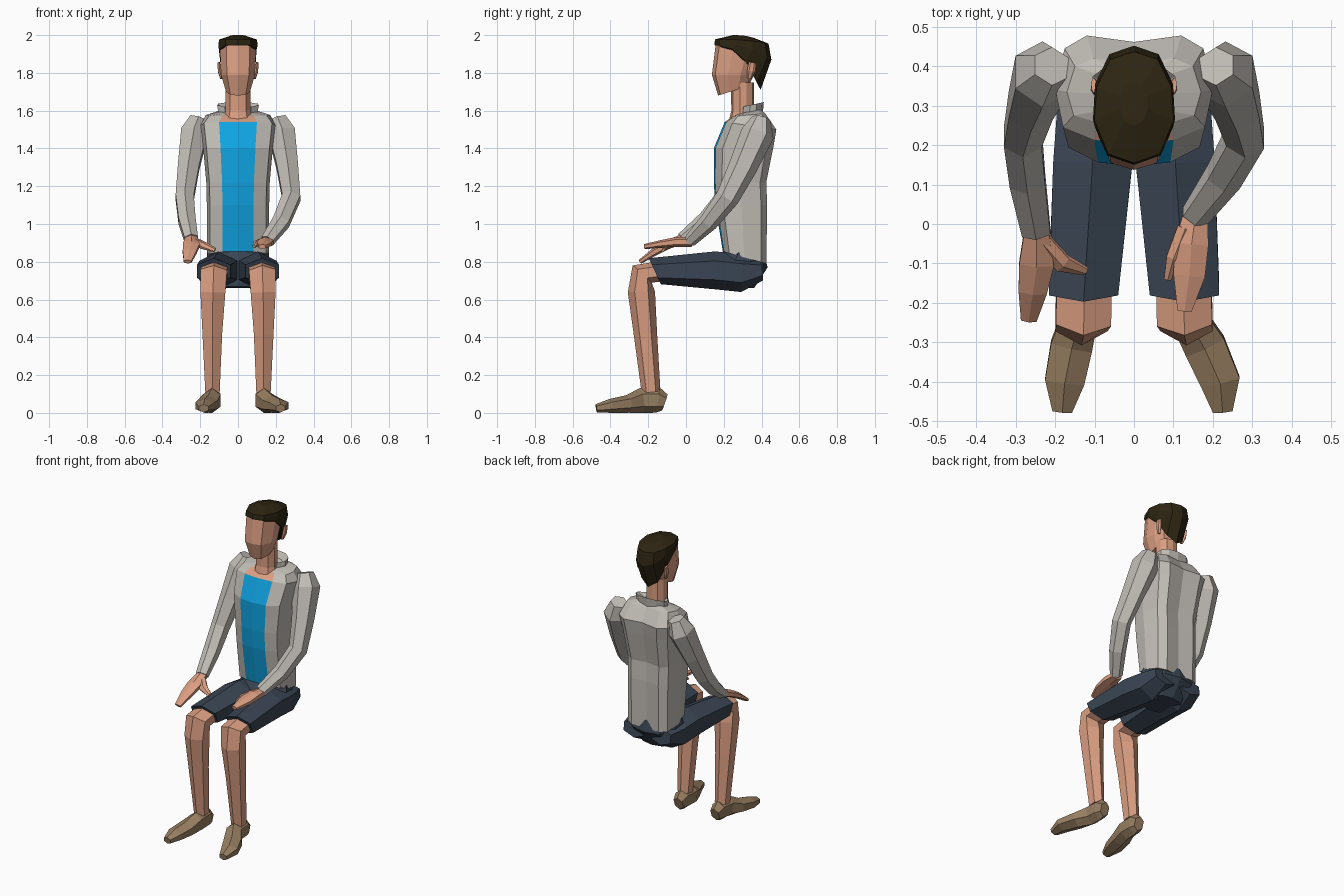
import bpy, bmesh, math
from mathutils import Vector


def material(name, rgb):
    m = bpy.data.materials.new(name)
    m.diffuse_color = (*rgb, 1)
    return m


SKIN = material("skin", (0.70, 0.34, 0.22))
JACKET = material("light_grey_cloth", (0.54, 0.51, 0.47))
SHIRT = material("blue_cloth", (0.005, 0.37, 0.76))
SHORTS = material("navy_cloth", (0.042, 0.06, 0.088))
HAIR = material("dark_brown_hair", (0.026, 0.018, 0.006))
SHOE = material("tan_leather", (0.31, 0.21, 0.12))


def loft(name, rings, mats, rule=None):
    """Skin a list of closed point rings; rule(ring, column, count) picks the material."""
    bm = bmesh.new()
    rows = [[bm.verts.new((x, y, max(z, 0))) for x, y, z in r] for r in rings]
    n = len(rows[0])
    for k in range(len(rows) - 1):
        for i in range(n):
            j = (i + 1) % n
            f = bm.faces.new((rows[k][i], rows[k][j], rows[k + 1][j], rows[k + 1][i]))
            f.material_index = rule(k, i, n) if rule else 0
    bm.faces.new(rows[0])
    bm.faces.new(rows[-1])
    bmesh.ops.recalc_face_normals(bm, faces=bm.faces)
    me = bpy.data.meshes.new(name)
    bm.to_mesh(me)
    bm.free()
    for m in mats:
        me.materials.append(m)
    ob = bpy.data.objects.new(name, me)
    bpy.context.collection.objects.link(ob)
    return ob


def stack(name, levels, profile, mats, power=1, rule=None):
    """Mirrored sections; level = front z, back z, half width, front y, back y."""
    half = profile + [(-x, y) for x, y in profile[-2:0:-1]]
    rings = [[(w * px, f + (b - f) * py, zf + (zb - zf) * py ** power) for px, py in half]
             for zf, zb, w, f, b in levels]
    return loft(name, rings, mats, rule)


def limb(name, path, mat, n=6, end=None):
    """Tube along a path; point = x, y, z, half width, half thickness."""
    pts = [Vector(p[:3]) for p in path]
    angles = [math.tau * (i + 0.5) / n for i in range(n)]
    su = max(math.cos(a) for a in angles)
    sv = max(math.sin(a) for a in angles)
    rings = []
    for i, p in enumerate(path):
        t = Vector()
        if i:
            t += (pts[i] - pts[i - 1]).normalized()
        if i < len(pts) - 1:
            t += (pts[i + 1] - pts[i]).normalized()
        if end and i == len(pts) - 1:
            t = Vector(end)
        t.normalize()
        u = (Vector((1, 0, 0)) - t * t.x).normalized()
        v = t.cross(u)
        rings.append([pts[i] + u * (p[3] * math.cos(a) / su) + v * (p[4] * math.sin(a) / sv)
                      for a in angles])
    return loft(name, rings, [mat])


# Jacket body with the shirt and bare throat as its front strip
TORSO = [(0, 0), (.5, .03), (.9, .15), (1, .5), (.88, .88), (.6, 1), (0, .94)]


def torso_rule(k, i, n):
    if i not in (0, n - 1):
        return 0
    return 2 if k >= 4 else 1


stack("jacket_and_shirt", [
    (.855, .79, .165, .195, .425), (1.10, 1.10, .165, .155, .43),
    (1.22, 1.22, .168, .147, .425), (1.40, 1.42, .185, .147, .465),
    (1.54, 1.50, .20, .205, .478), (1.57, 1.585, .17, .25, .42),
    (1.58, 1.61, .09, .27, .39)], TORSO, [JACKET, SHIRT, SKIN], rule=torso_rule)

# Collar, neck, head and hair
OVAL = [(0, 0), (.65, .08), (1, .38), (.95, .68), (.6, .93), (0, 1)]
stack("collar", [(1.555, 1.57, .10, .29, .405), (1.62, 1.645, .11, .295, .412),
                 (1.60, 1.60, .075, .30, .38)], OVAL, [JACKET])
stack("neck", [(1.52, 1.55, .08, .22, .38), (1.60, 1.60, .066, .24, .36),
               (1.75, 1.75, .066, .238, .36)], OVAL, [SKIN])
stack("head", [(1.68, 1.73, .063, .17, .33), (1.79, 1.79, .09, .137, .36),
               (1.95, 1.90, .096, .157, .40), (1.97, 1.95, .09, .17, .40)], OVAL, [SKIN])
stack("hair", [(1.945, 1.71, .099, .153, .395), (1.955, 1.87, .104, .15, .452),
               (1.978, 1.955, .10, .155, .437), (2.0, 1.985, .035, .25, .36)],
      OVAL, [HAIR], power=2.6)

# Seat of the shorts
stack("shorts_seat", [(.67, .66, .12, .15, .36), (.79, .77, .172, .14, .432),
                      (.855, .84, .16, .195, .415)], OVAL, [SHORTS])

# Legs, shoes, ears, mirrored apart from the toe direction
for side, s, toe in (("left", 1, .225), ("right", -1, .182)):
    mid = (toe + .135) / 2

    def flip(path):
        return [(s * p[0], *p[1:]) for p in path]

    limb(side + "_shorts_leg", flip([
        (.095, .40, .755, .075, .055), (.10, .29, .74, .095, .10), (.105, .15, .755, .10, .10),
        (.128, -.165, .75, .088, .076)]), SHORTS, end=(0, -.9, -.42))
    limb(side + "_leg", flip([
        (.125, -.10, .755, .07, .055), (.128, -.232, .735, .07, .068),
        (.133, -.236, .64, .066, .072), (.136, -.215, .42, .052, .062),
        (.135, -.185, .11, .038, .05)]), SKIN)
    limb(side + "_shoe", flip([
        (.133, -.112, .055, .03, .045), (.135, -.15, .068, .042, .068),
        (.138, -.235, .066, .046, .066), (mid, -.31, .047, .053, .047),
        (toe - .006, -.40, .037, .05, .037), (toe, -.475, .024, .025, .022)]), SHOE)
    limb(side + "_ear", flip([(.088, .335, 1.77, .006, .012), (.097, .345, 1.81, .010, .022),
                              (.102, .352, 1.855, .006, .020)]), SKIN)

# Arms and hands, posed separately
SHOULDER = [(.208, .40, 1.558, .045, .05), (.232, .38, 1.48, .07, .088),
            (.262, .30, 1.30, .056, .075), (.282, .22, 1.14, .048, .062)]
limb("left_sleeve", SHOULDER + [(.228, .12, 1.01, .044, .05), (.155, .02, .91, .034, .034)], JACKET)
limb("right_sleeve", [(-p[0], *p[1:]) for p in SHOULDER] +
     [(-.27, .11, 1.02, .045, .05), (-.248, -.02, .92, .036, .034)], JACKET)
limb("left_hand", [(.157, .03, .905, .03, .026), (.146, -.05, .905, .043, .026),
                   (.14, -.13, .895, .04, .02), (.128, -.22, .88, .018, .014)], SKIN)
limb("left_thumb", [(.13, -.01, .91, .02, .018), (.10, -.085, .90, .018, .017),
                    (.085, -.14, .88, .009, .009)], SKIN)
limb("right_hand", [(-.247, -.01, .925, .03, .026), (-.247, -.10, .888, .044, .023),
                    (-.257, -.17, .85, .036, .02), (-.267, -.243, .80, .02, .012)], SKIN)
limb("right_thumb", [(-.23, -.045, .91, .022, .018), (-.18, -.10, .885, .024, .015),
                     (-.122, -.12, .862, .012, .008)], SKIN)
